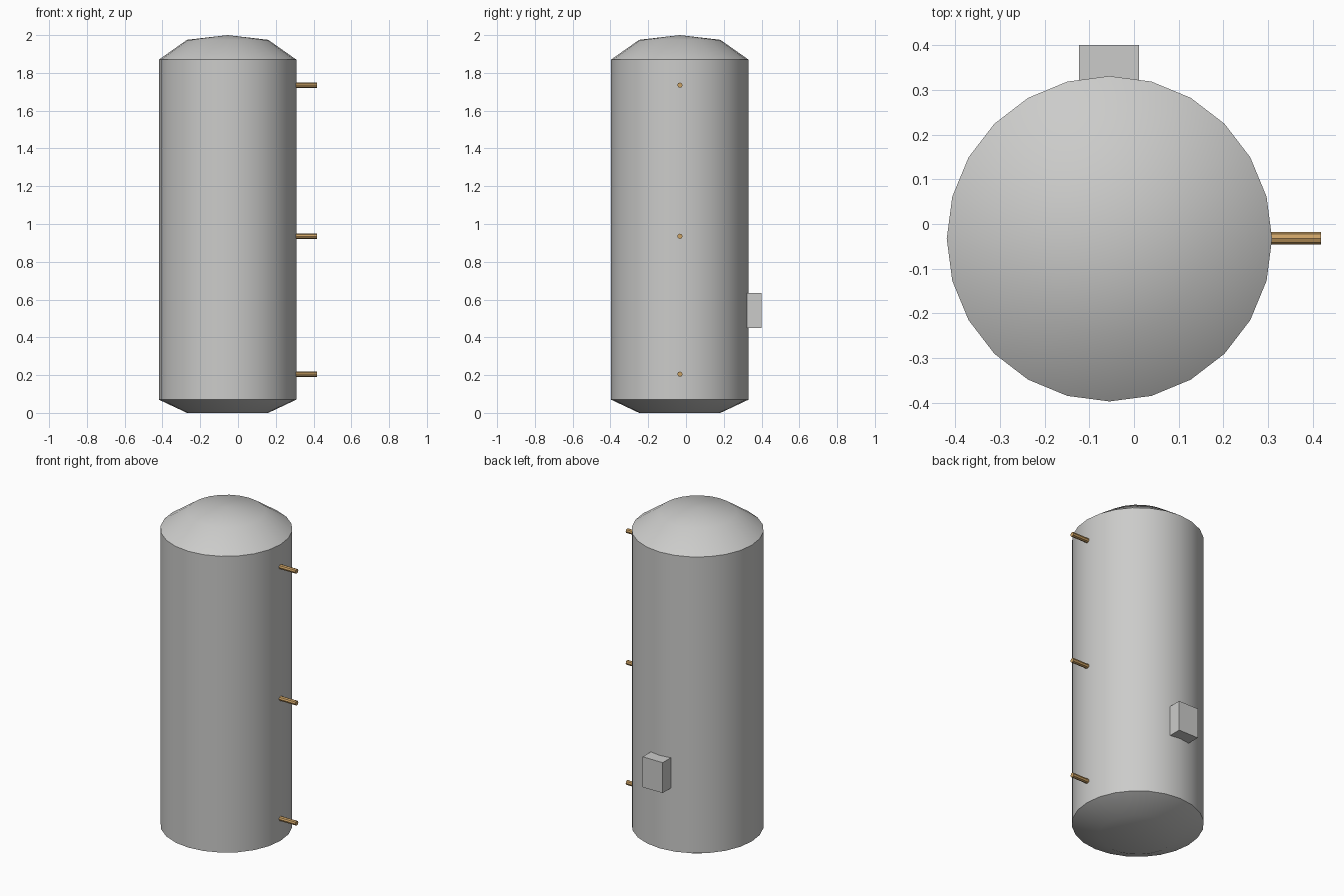
import bpy, bmesh, math
from mathutils import Matrix, Vector

cube = bpy.data.objects.get("Cube")
if cube:
    bpy.data.objects.remove(cube, do_unlink=True)

CX, CY = -0.055, -0.033   # tank axis


def material(name, rgb):
    m = bpy.data.materials.new(name)
    m.use_nodes = True
    m.diffuse_color = (*rgb, 1)
    m.node_tree.nodes["Principled BSDF"].inputs["Base Color"].default_value = (*rgb, 1)
    return m


grey = material("light_grey", (0.6, 0.6, 0.59))
brass = material("brass", (0.6, 0.36, 0.13))


def finish(bm, name, mat, smooth=True):
    bmesh.ops.recalc_face_normals(bm, faces=bm.faces)
    mesh = bpy.data.meshes.new(name)
    bm.to_mesh(mesh)
    bm.free()
    mesh.materials.append(mat)
    obj = bpy.data.objects.new(name, mesh)
    bpy.context.collection.objects.link(obj)
    if smooth:
        bpy.ops.object.select_all(action="DESELECT")
        obj.select_set(True)
        bpy.context.view_layer.objects.active = obj
        bpy.ops.object.shade_smooth_by_angle(angle=math.radians(30))
    return obj


# Tank: a spun profile with a shallow domed top and tapered base
profile = [(0, 0), (0.215, 0), (0.364, 0.07), (0.364, 1.87), (0.215, 1.975), (0, 2)]
bm = bmesh.new()
pts = [bm.verts.new((CX + r, CY, z)) for r, z in profile]
edges = [bm.edges.new(pair) for pair in zip(pts, pts[1:])]
bmesh.ops.spin(bm, geom=pts + edges, cent=(CX, CY, 0), axis=(0, 0, 1),
               angle=math.tau, steps=24, use_merge=True)
bmesh.ops.remove_doubles(bm, verts=bm.verts, dist=0.0005)
finish(bm, "tank", grey)

# Pipe stubs on the left side
for label, z in (("lower", 0.205), ("middle", 0.935), ("upper", 1.735)):
    bm = bmesh.new()
    x0, x1 = 0.29, 0.418
    bmesh.ops.create_cone(bm, cap_ends=True, segments=8, radius1=0.014, radius2=0.014,
                          depth=x1 - x0,
                          matrix=Matrix.Translation(((x0 + x1) / 2, CY + 0.001, z))
                          @ Matrix.Rotation(math.pi / 2, 4, "Y"))
    finish(bm, label + "_pipe", brass)

# Control box on the back
low, high = Vector((-0.123, 0.315, 0.45)), Vector((0.011, 0.4, 0.635))
bm = bmesh.new()
bmesh.ops.create_cube(bm, size=1, matrix=Matrix.Translation((low + high) / 2)
                      @ Matrix.Diagonal((*(high - low), 1)))
finish(bm, "control_box", grey, smooth=False)
